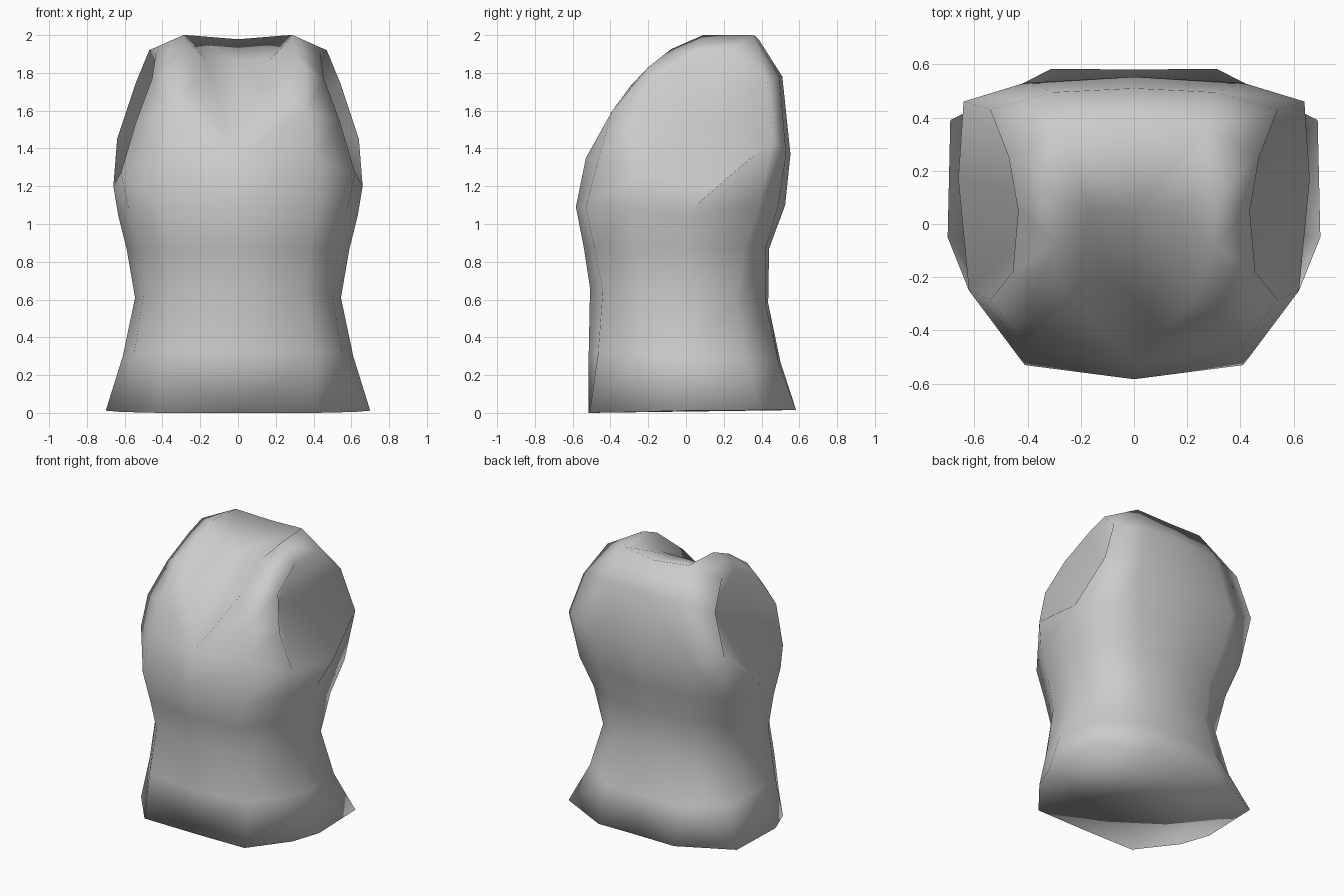
import bpy, bmesh

if "Cube" in bpy.data.objects:
    bpy.data.objects.remove(bpy.data.objects["Cube"])

# Right half of the body rings, front centre to back centre
RINGS = [
    [(0, -.515, 0), (.41, -.51, 0), (.62, -.25, .005), (.70, -.05, .012), (.69, .39, .015), (.31, .583, .015), (0, .58, .015)],
    [(0, -.515, .32), (.40, -.465, .32), (.55, -.25, .31), (.61, -.05, .3), (.57, .31, .28), (.30, .49, .27), (0, .5, .27)],
    [(0, -.508, .66), (.36, -.44, .65), (.50, -.25, .63), (.545, 0, .61), (.49, .27, .59), (.28, .42, .58), (0, .435, .58)],
    [(0, -.54, .87), (.38, -.485, .87), (.53, -.27, .87), (.59, 0, .87), (.54, .31, .87), (.31, .42, .87), (0, .44, .87)],
    [(0, -.583, 1.09), (.41, -.53, 1.09), (.58, -.28, 1.08), (.635, 0, 1.05), (.60, .39, 1.1), (.36, .49, 1.1), (0, .525, 1.1)],
    [(0, -.53, 1.35), (.40, -.465, 1.34), (.62, -.25, 1.27), (.66, .17, 1.2), (.64, .46, 1.45), (.41, .53, 1.37), (0, .553, 1.37)],
]
# Shoulder, armhole and neckline points
P = {
    "chest": (.36, -.39, 1.6), "arm_front": (.54, -.285, 1.54), "arm_upper": (.455, -.18, 1.77),
    "arm_top": (.435, .05, 1.9), "arm_rear": (.47, .25, 1.92), "arm_back": (.54, .43, 1.75),
    "blade": (.30, .495, 1.78), "nape": (0, .51, 1.78),
    "neck_front": (.22, -.29, 1.735), "strap": (.36, -.2, 1.83), "neck_mid": (.295, -.08, 1.925),
    "neck_side": (.29, .09, 2.0), "neck_rear": (.27, .36, 2.0), "neck_back": (0, .385, 1.978),
    "floor": (.17, .05, 1.87), "floor_mid": (0, .05, 1.87),
    "arm_cap": (.27, .08, 1.56),
}
for i, ring in enumerate(RINGS):
    for j, p in enumerate(ring):
        P[(i, j)] = p

# Body walls and flat underside
faces = [[(i, j), (i, j + 1), (i + 1, j + 1), (i + 1, j)] for i in range(5) for j in range(6)]
faces += [[(0, a), (0, a + 1), (0, 5 - a), (0, 6 - a)] for a in (0, 1)]
faces += [[(0, 2), (0, 3), (0, 4)]]
# Chest, shoulder strap and upper back
faces += [
    [(5, 0), (5, 1), "chest", "neck_front"],
    [(5, 1), (5, 2), "arm_front", "chest"],
    ["neck_front", "chest", "strap"],
    ["chest", "arm_front", "arm_upper", "strap"],
    ["neck_front", "strap", "neck_mid"],
    ["neck_mid", "strap", "arm_upper", "arm_top"],
    ["neck_mid", "arm_top", "neck_side"],
    ["neck_side", "arm_top", "arm_rear", "neck_rear"],
    [(5, 4), (5, 5), "blade", "arm_back"],
    [(5, 5), (5, 6), "nape", "blade"],
    ["arm_back", "blade", "neck_rear", "arm_rear"],
    ["blade", "nape", "neck_back", "neck_rear"],
]
# Neck recess
neckline = [(5, 0), "neck_front", "neck_mid", "neck_side", "neck_rear"]
faces += [[a, b, "floor"] for a, b in zip(neckline, neckline[1:])]
faces += [["neck_rear", "neck_back", "floor_mid", "floor"], [(5, 0), "floor", "floor_mid"]]
# Sunken armhole as a fan
rim = [(5, 3), (5, 2), "arm_front", "arm_upper", "arm_top", "arm_rear", "arm_back", (5, 4)]
faces += [[a, b, "arm_cap"] for a, b in zip(rim, rim[1:] + rim[:1])]

# Build both halves sharing the centre line
bm = bmesh.new()
verts = {}


def vert(key, side):
    x, y, z = P[key]
    k = (key, side if x > 0 else 0)
    if k not in verts:
        verts[k] = bm.verts.new((side * x, y, z))
    return verts[k]


for side in (1, -1):
    for f in faces:
        bm.faces.new([vert(k, side) for k in f])
bmesh.ops.recalc_face_normals(bm, faces=bm.faces)
for f in bm.faces:
    f.smooth = True
mesh = bpy.data.meshes.new("sleeveless_top")
bm.to_mesh(mesh)
bm.free()

grey = bpy.data.materials.new("light_grey")
grey.diffuse_color = (.6, .6, .6, 1)
grey.use_nodes = True
grey.node_tree.nodes["Principled BSDF"].inputs["Base Color"].default_value = grey.diffuse_color
mesh.materials.append(grey)
top = bpy.data.objects.new("sleeveless_top", mesh)
bpy.context.collection.objects.link(top)
